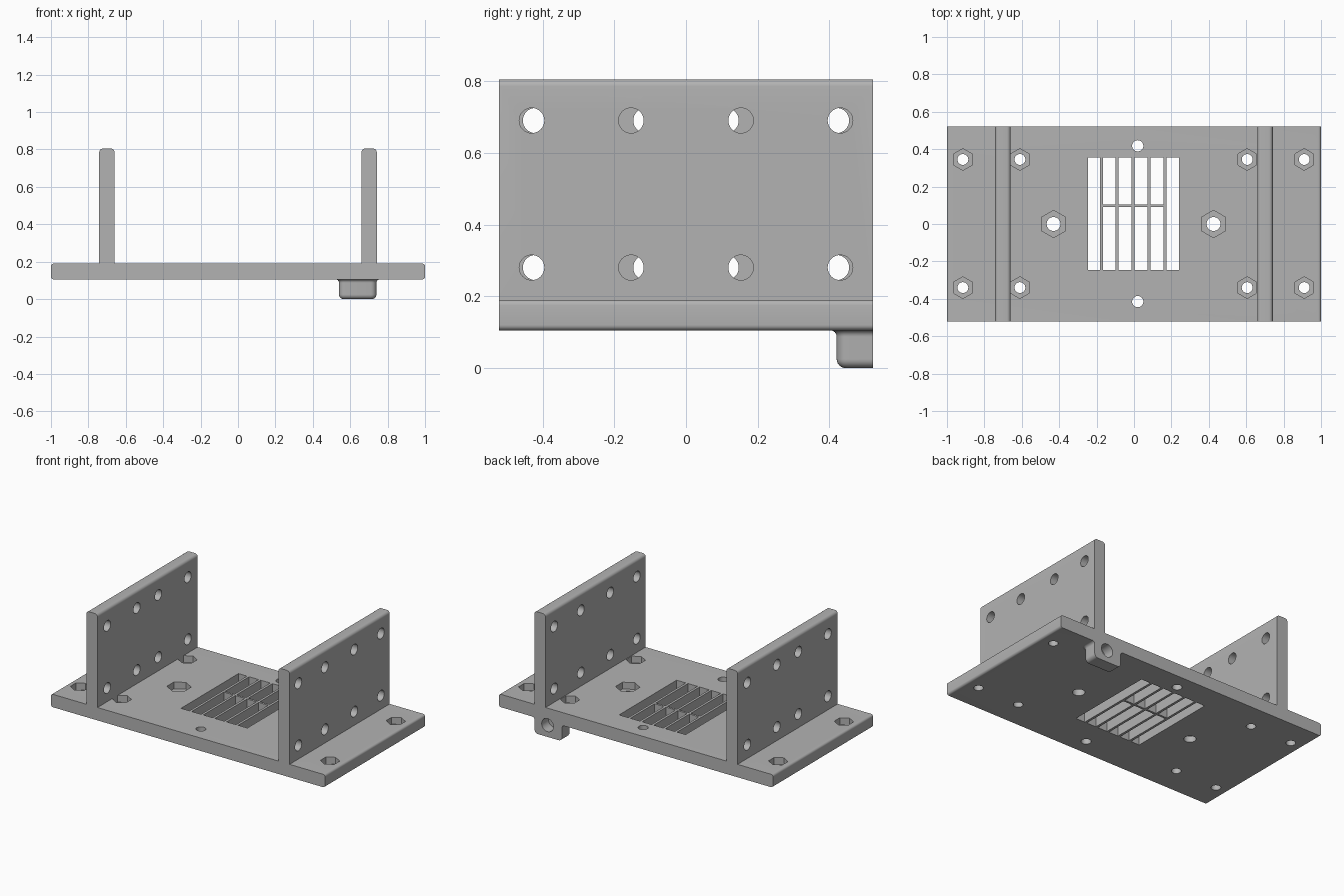
import bpy, bmesh, math
from mathutils import Matrix, Vector

cube = bpy.data.objects.get("Cube")
if cube:
    bpy.data.objects.remove(cube, do_unlink=True)

HALF_Y = 0.522
BOTTOM, DECK, TOP = 0.105, 0.19, 0.805

grey = bpy.data.materials.new("plain grey")
grey.use_nodes = True
COLOUR = (0.45, 0.45, 0.45, 1)
grey.diffuse_color = COLOUR
grey.node_tree.nodes["Principled BSDF"].inputs["Base Color"].default_value = COLOUR


def make(name, bm):
    bmesh.ops.recalc_face_normals(bm, faces=bm.faces)
    mesh = bpy.data.meshes.new(name)
    bm.to_mesh(mesh)
    bm.free()
    mesh.materials.append(grey)
    obj = bpy.data.objects.new(name, mesh)
    bpy.context.collection.objects.link(obj)
    return obj


def add_box(bm, x0, x1, y0, y1, z0, z1):
    size = Matrix.Diagonal((x1 - x0, y1 - y0, z1 - z0, 1))
    centre = Matrix.Translation(((x0 + x1) / 2, (y0 + y1) / 2, (z0 + z1) / 2))
    bmesh.ops.create_cube(bm, size=1, matrix=centre @ size)


def add_prism(bm, centre, axis, radius, depth, sides=32):
    turn = Vector(axis).to_track_quat('Z', 'Y').to_matrix().to_4x4()
    bmesh.ops.create_cone(bm, cap_ends=True, segments=sides, radius1=radius,
                          radius2=radius, depth=depth,
                          matrix=Matrix.Translation(centre) @ turn)


def slab(name, x0, x1, z0, z1, radius, top_only):
    """Box whose lengthwise edges are rounded."""
    bm = bmesh.new()
    add_box(bm, x0, x1, -HALF_Y, HALF_Y, z0, z1)
    edges = [e for e in bm.edges
             if abs(e.verts[0].co.y - e.verts[1].co.y) > 0.5
             and (not top_only or e.verts[0].co.z > z1 - 0.01)]
    bmesh.ops.bevel(bm, geom=edges, offset=radius, segments=6, profile=0.5, affect='EDGES')
    return make(name, bm)


def cut(target, bm):
    cutter = make("cutter", bm)
    cutter.hide_render = True
    mod = target.modifiers.new("cut", 'BOOLEAN')
    mod.operation, mod.solver, mod.object = 'DIFFERENCE', 'EXACT', cutter
    bpy.context.view_layer.objects.active = target
    bpy.ops.object.modifier_apply(modifier=mod.name)
    bpy.data.objects.remove(cutter, do_unlink=True)


# Base plate with screw holes and vent slots
plate = slab("base_plate", -1, 1, BOTTOM, DECK, 0.015, False)
nuts = [(x, y, 0.029, 0.058) for x in (-0.915, -0.61, 0.605, 0.91) for y in (-0.34, 0.345)]
nuts += [(x, 0, 0.037, 0.073) for x in (-0.43, 0.425)]
bm = bmesh.new()
for x, y, hole, _ in nuts + [(0.02, s, 0.03, 0) for s in (-0.415, 0.418)]:
    add_prism(bm, (x, y, 0.15), (0, 0, 1), hole, 0.3)
bars = [-0.175 + 0.085 * i for i in range(5)]
b = 0.008
add_box(bm, -0.245, bars[0] - b, -0.245, 0.355, 0, 0.3)
add_box(bm, bars[-1] + b, 0.24, -0.245, 0.355, 0, 0.3)
for left, right in zip(bars, bars[1:]):
    for y0, y1 in ((-0.245, 0.09), (0.104, 0.355)):
        add_box(bm, left + b, right - b, y0, y1, 0, 0.3)
cut(plate, bm)

# Hexagonal nut pockets in the deck
bm = bmesh.new()
for x, y, _, radius in nuts:
    add_prism(bm, (x, y, DECK), (0, 0, 1), radius, 0.09, 6)
cut(plate, bm)

# Upright side walls, each with two rows of holes
walls = []
for name, x0, x1, columns in (("left_wall", 0.66, 0.742, (0.43, 0.153)),
                              ("right_wall", -0.742, -0.66, (0.42, 0.112))):
    wall = slab(name, x0, x1, DECK, TOP, 0.02, True)
    bm = bmesh.new()
    for y in columns:
        for side in (-1, 1):
            for z in (0.28, 0.69):
                add_prism(bm, ((x0 + x1) / 2, side * y, z), (1, 0, 0), 0.035, 0.3)
    cut(wall, bm)
    walls.append(wall)

# Lug under the back edge: lofted rings, rounded below and flared into the plate
STEPS, ROUND, FLARE = 6, 0.025, 0.018
angles = [math.pi / 2 * i / STEPS for i in range(STEPS + 1)]
levels = [(ROUND * (1 - math.cos(a)), -ROUND * (1 - math.sin(a))) for a in angles]
levels += [(BOTTOM - FLARE * (1 - math.sin(a)), FLARE * (1 - math.cos(a))) for a in angles]
bm = bmesh.new()
rings = []
for z, grow in levels:
    x0, x1, front = 0.54 - grow, 0.74 + grow, 0.42 - grow
    r = 0.03 + grow
    points = [(x0, HALF_Y)]
    points += [(x0 + r - r * math.cos(a), front + r - r * math.sin(a)) for a in angles]
    points += [(x1 - r + r * math.sin(a), front + r - r * math.cos(a)) for a in angles]
    points += [(x1, HALF_Y)]
    rings.append([bm.verts.new((x, y, z)) for x, y in points])
for low, high in zip(rings, rings[1:]):
    for i in range(len(low)):
        j = (i + 1) % len(low)
        bm.faces.new((low[i], low[j], high[j], high[i]))
bm.faces.new(rings[0])
bm.faces.new(rings[-1])
lug = make("back_lug", bm)

# Blind round socket shared by the lug and the plate edge
for part in (lug, plate):
    bm = bmesh.new()
    add_prism(bm, (0.645, HALF_Y, 0.078), (0, 1, 0), 0.043, 0.14)
    cut(part, bm)

# Smooth the rounds, keep the corners crisp
bpy.ops.object.select_all(action='DESELECT')
for part in [plate, lug] + walls:
    part.select_set(True)
bpy.context.view_layer.objects.active = plate
bpy.ops.object.shade_smooth_by_angle(angle=math.radians(30))
